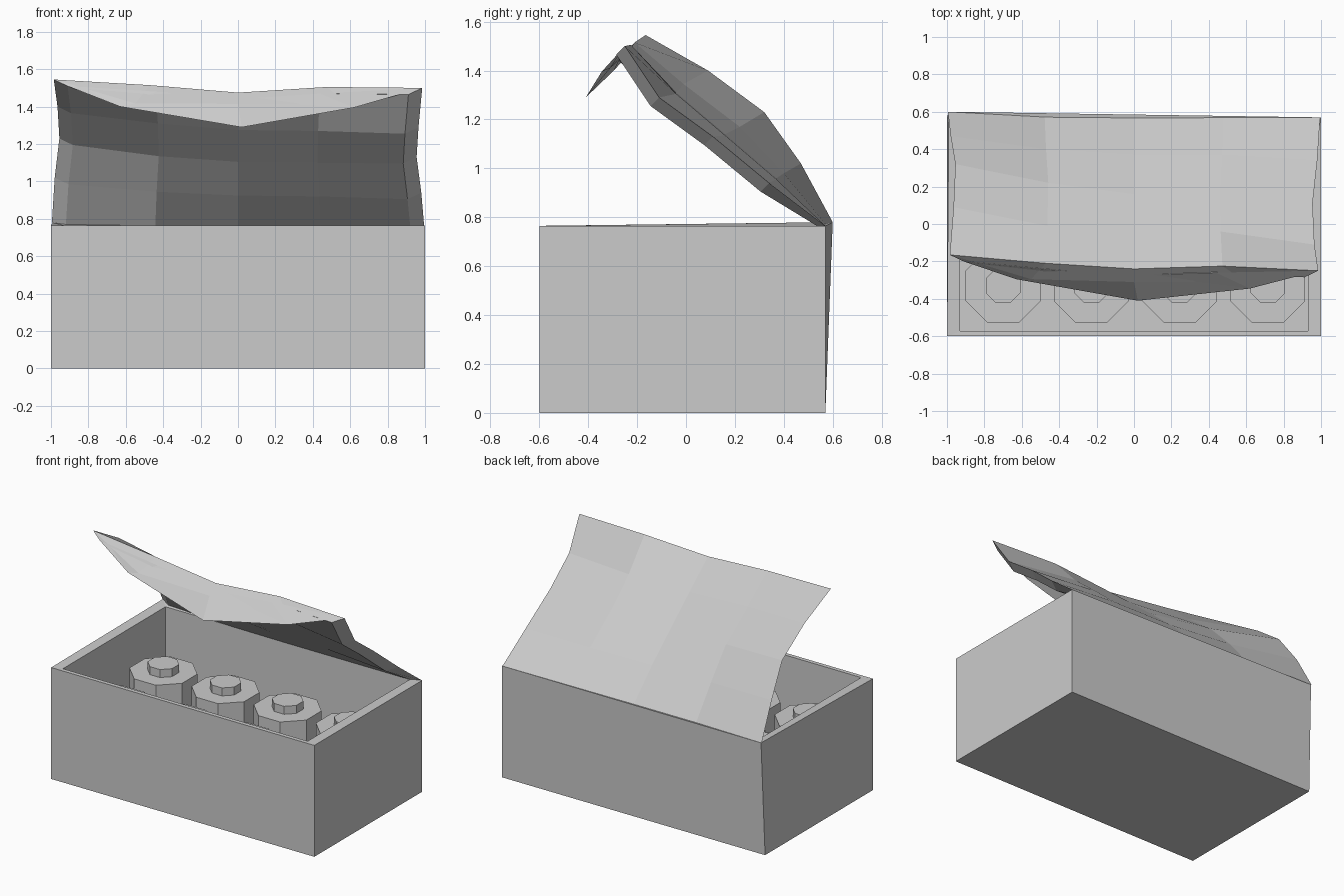
import bpy, bmesh, math
from mathutils import Vector, Matrix

if "Cube" in bpy.data.objects:
    bpy.data.objects.remove(bpy.data.objects["Cube"])


def finish(bm, name):
    bmesh.ops.remove_doubles(bm, verts=bm.verts, dist=0.0005)
    bmesh.ops.recalc_face_normals(bm, faces=bm.faces)
    mesh = bpy.data.meshes.new(name)
    bm.to_mesh(mesh)
    bm.free()
    obj = bpy.data.objects.new(name, mesh)
    bpy.context.collection.objects.link(obj)
    return obj


# open carton: cube, inset rim, sunk floor, one bent back corner
FLOOR = 0.04
bm = bmesh.new()
bmesh.ops.create_cube(bm, size=1)
for v in bm.verts:
    v.co = Vector((v.co.x * 2, v.co.y * 1.17 - 0.015, (v.co.z + 0.5) * 0.765))
top = max(bm.faces, key=lambda f: f.calc_center_median().z)
outer = list(top.verts)
bmesh.ops.inset_individual(bm, faces=[top], thickness=0.04)
for v in top.verts:
    v.co.x = math.copysign(0.93, v.co.x)
ext = bmesh.ops.extrude_discrete_faces(bm, faces=[top])
for v in ext["faces"][0].verts:
    v.co.z = FLOOR
for v in outer:
    if v.co.x < 0 and v.co.y > 0:
        v.co = (-0.99, 0.6, 0.78)
finish(bm, "carton")


# contents: two rows of four octagonal jars with a knob on top
def prism(bm, radius, z0, z1):
    place = Matrix.Translation((0, 0, (z0 + z1) / 2)) @ Matrix.Rotation(math.pi / 8, 4, "Z")
    bmesh.ops.create_cone(bm, cap_ends=True, segments=8, radius1=radius,
                          radius2=radius, depth=z1 - z0, matrix=place)


for row, y in enumerate((-0.33, 0.19)):
    for col in range(4):
        bm = bmesh.new()
        prism(bm, 0.216, FLOOR, 0.52)
        prism(bm, 0.1, 0.52, 0.575)
        jar = finish(bm, f"jar_{row}_{col}")
        jar.location = (-0.70 + 0.472 * col, y, 0)

# lid: outer sheet profiles (y, z) from hinge to front edge, left to right
columns = [-1.0, -0.48, 0.0, 0.48, 1.0]
bow = [0.995, 0.98, 0.955, 0.965, 0.985]
profiles = [
    [(0.60, 0.78), (0.47, 1.02), (0.32, 1.23), (0.09, 1.40), (-0.165, 1.545)],
    [(0.575, 0.767), (0.40, 0.98), (0.22, 1.17), (-0.01, 1.345), (-0.21, 1.515)],
    [(0.57, 0.765), (0.37, 0.96), (0.16, 1.14), (-0.04, 1.31), (-0.24, 1.475)],
    [(0.57, 0.765), (0.37, 0.955), (0.16, 1.135), (-0.04, 1.305), (-0.225, 1.505)],
    [(0.57, 0.765), (0.34, 0.94), (0.11, 1.13), (-0.11, 1.29), (-0.25, 1.50)],
]
# tuck flap: crease and hanging edge of the three middle columns
crease = {1: (-0.55, -0.295, 1.417), 2: (0.0, -0.31, 1.415), 3: (0.6, -0.31, 1.41)}
edge = {1: (-0.63, -0.295, 1.40), 2: (0.02, -0.41, 1.29), 3: (0.62, -0.345, 1.395)}

bm = bmesh.new()
loops = []
for i, (x, prof) in enumerate(zip(columns, profiles)):
    upper = [Vector((x * b, y, z)) for b, (y, z) in zip(bow, prof)]
    lower = [Vector((p.x * 0.925, p.y - 0.035, max(p.z - 0.035, 0.765))) for p in upper]
    flap = [Vector(crease.get(i, upper[-1])), Vector(edge.get(i, upper[-1]))]
    loops.append([bm.verts.new(p) for p in upper + flap + lower[::-1]])
n = len(loops[0])
for a, b in zip(loops, loops[1:]):
    for j in range(n):
        k = (j + 1) % n
        bm.faces.new((a[j], a[k], b[k], b[j]))
# close the two side rims
for loop in (loops[0], loops[-1]):
    for r in range(4):
        bm.faces.new((loop[r], loop[r + 1], loop[n - 2 - r], loop[n - 1 - r]))
finish(bm, "lid")
